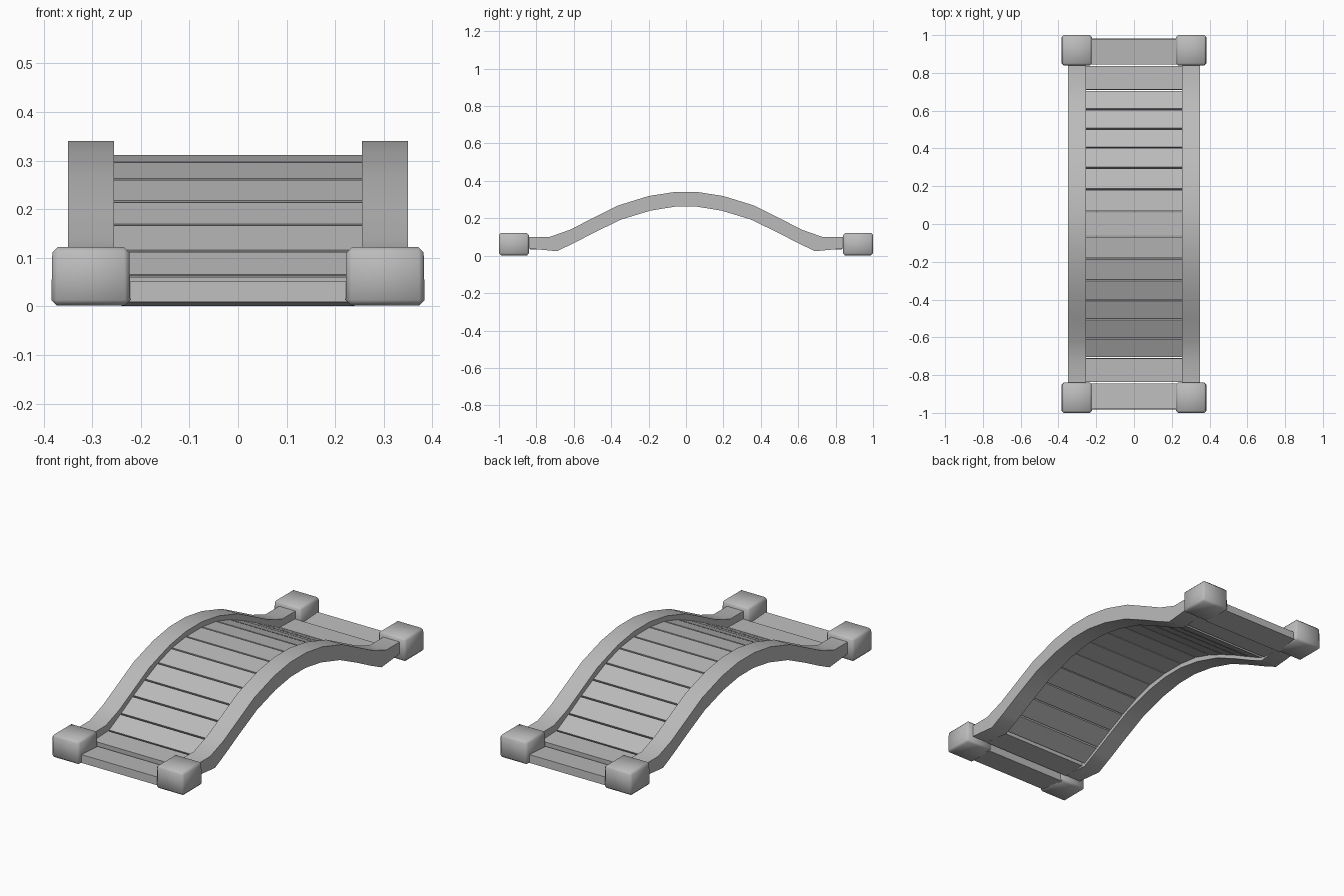
import bpy, bmesh, math
from mathutils import Vector

cube = bpy.data.objects.get("Cube")
if cube:
    bpy.data.objects.remove(cube, do_unlink=True)

stone = bpy.data.materials.new("plain_grey")
stone.use_nodes = True
GREY = (0.5, 0.5, 0.5, 1)
stone.diffuse_color = GREY
stone.node_tree.nodes["Principled BSDF"].inputs["Base Color"].default_value = GREY


def finish(name, bm, smooth=None):
    """Turn a bmesh into a named object, optionally smooth shaded."""
    bmesh.ops.recalc_face_normals(bm, faces=bm.faces)
    mesh = bpy.data.meshes.new(name)
    bm.to_mesh(mesh)
    bm.free()
    mesh.materials.append(stone)
    obj = bpy.data.objects.new(name, mesh)
    bpy.context.collection.objects.link(obj)
    if smooth:
        bpy.ops.object.select_all(action='DESELECT')
        obj.select_set(True)
        bpy.context.view_layer.objects.active = obj
        bpy.ops.object.shade_smooth_by_angle(angle=math.radians(smooth))
    return obj


def mirrored(half):
    return [(-y, z) for y, z in reversed(half)] + half


def sweep(bm, top, bottom, x0, x1):
    """Bar between two (y, z) lines, spanning x0 to x1."""
    rings = []
    for (ya, za), (yb, zb) in zip(top, bottom):
        corners = ((x0, yb, zb), (x1, yb, zb), (x1, ya, za), (x0, ya, za))
        rings.append([bm.verts.new(c) for c in corners])
    for a, b in zip(rings, rings[1:]):
        for i in range(4):
            j = (i + 1) % 4
            bm.faces.new((a[i], a[j], b[j], b[i]))
    bm.faces.new(rings[0])
    bm.faces.new(rings[-1])


# Arched side rails
rail_top = mirrored([(0.065, 0.34), (0.2, 0.319), (0.365, 0.268), (0.5, 0.2),
                     (0.62, 0.139), (0.73, 0.1), (0.9, 0.1)])
rail_bottom = mirrored([(0.06, 0.262), (0.19, 0.241), (0.345, 0.194), (0.49, 0.124),
                        (0.6, 0.067), (0.69, 0.024), (0.9, 0.044)])
for side, label in ((1, "left"), (-1, "right")):
    bm = bmesh.new()
    sweep(bm, rail_top, rail_bottom, side * 0.255, side * 0.35)
    finish(label + "_rail", bm, 32)

# Deck planks follow the arch, with a narrow gap at each joint
joints = mirrored([(0.065, 0.312), (0.185, 0.297), (0.298, 0.262), (0.405, 0.216),
                   (0.505, 0.168), (0.607, 0.114), (0.707, 0.064), (0.84, 0.06)])
GAP, THICK = 0.008, 0.028


def plank(name, start, end, half_width, thick):
    a, b = Vector((0, *start)), Vector((0, *end))
    along = (b - a).normalized()
    a, b = a + along * GAP / 2, b - along * GAP / 2
    down = Vector((0, along.z, -along.y)) * thick
    bm = bmesh.new()
    sweep(bm, [a.yz, b.yz], [(a + down).yz, (b + down).yz], -half_width, half_width)
    finish(name, bm)


for i, (start, end) in enumerate(zip(joints, joints[1:])):
    plank(f"deck_plank_{i + 1}", start, end, 0.258, THICK)

# Sill planks between the end posts, tipped slightly inward
plank("front_sill", (-0.983, 0.051), (-0.84, 0.042), 0.24, 0.042)
plank("back_sill", (0.84, 0.042), (0.983, 0.051), 0.24, 0.042)

# Chamfered corner posts with soft shading
for sx, side in ((1, "left"), (-1, "right")):
    for sy, end in ((-1, "front"), (1, "back")):
        bm = bmesh.new()
        bmesh.ops.create_cube(bm, size=1)
        for v in bm.verts:
            wide = 0.163 if v.co.z < 0 else 0.158
            v.co = (sx * 0.303 + v.co.x * wide, sy * 0.92 + v.co.y * 0.16,
                    0.062 + v.co.z * 0.12)
        bmesh.ops.bevel(bm, geom=bm.edges[:], offset=0.011, segments=1, affect='EDGES')
        finish(f"{end}_{side}_post", bm, 80)
